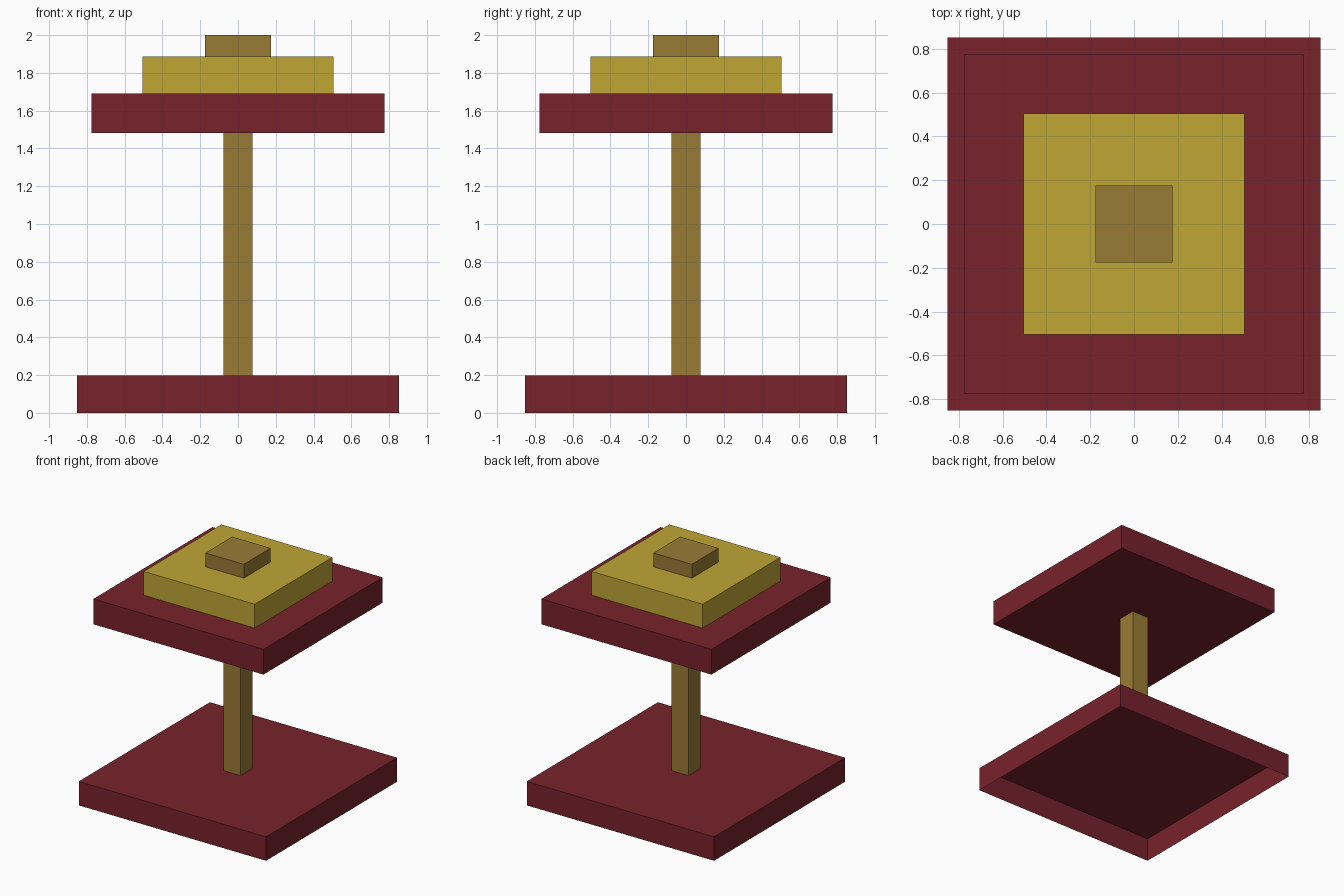
import bpy
import bmesh

if "Cube" in bpy.data.objects:
    bpy.data.objects.remove(bpy.data.objects["Cube"])


def make_material(name, rgb):
    mat = bpy.data.materials.new(name)
    mat.diffuse_color = (*rgb, 1.0)
    mat.use_nodes = True
    mat.node_tree.nodes["Principled BSDF"].inputs["Base Color"].default_value = mat.diffuse_color
    return mat


red = make_material("dark red", (0.185, 0.016, 0.025))
gold = make_material("gold", (0.527, 0.381, 0.036))
brown = make_material("bronze brown", (0.323, 0.198, 0.036))


def square_block(name, half, z0, z1, mat, open_bottom=False):
    """Square block centred on the z axis, optionally a shell open below."""
    bm = bmesh.new()
    bmesh.ops.create_cube(bm, size=1.0)
    bmesh.ops.scale(bm, vec=(2 * half, 2 * half, z1 - z0), verts=bm.verts)
    bmesh.ops.translate(bm, vec=(0, 0, (z0 + z1) / 2), verts=bm.verts)
    if open_bottom:
        bm.normal_update()
        under = [f for f in bm.faces if f.normal.z < -0.5]
        bmesh.ops.delete(bm, geom=under, context='FACES_ONLY')
    mesh = bpy.data.meshes.new(name)
    bm.to_mesh(mesh)
    bm.free()
    mesh.materials.append(mat)
    obj = bpy.data.objects.new(name, mesh)
    bpy.context.collection.objects.link(obj)
    return obj


# Hollow base slab, open underneath
square_block("base", 0.853, 0.0, 0.197, red, open_bottom=True)
# Central post
square_block("post", 0.077, 0.197, 1.482, brown)
# Stepped top
square_block("upper_slab", 0.775, 1.482, 1.69, red)
square_block("middle_step", 0.505, 1.69, 1.886, gold)
square_block("top_cap", 0.175, 1.886, 2.0, brown)
